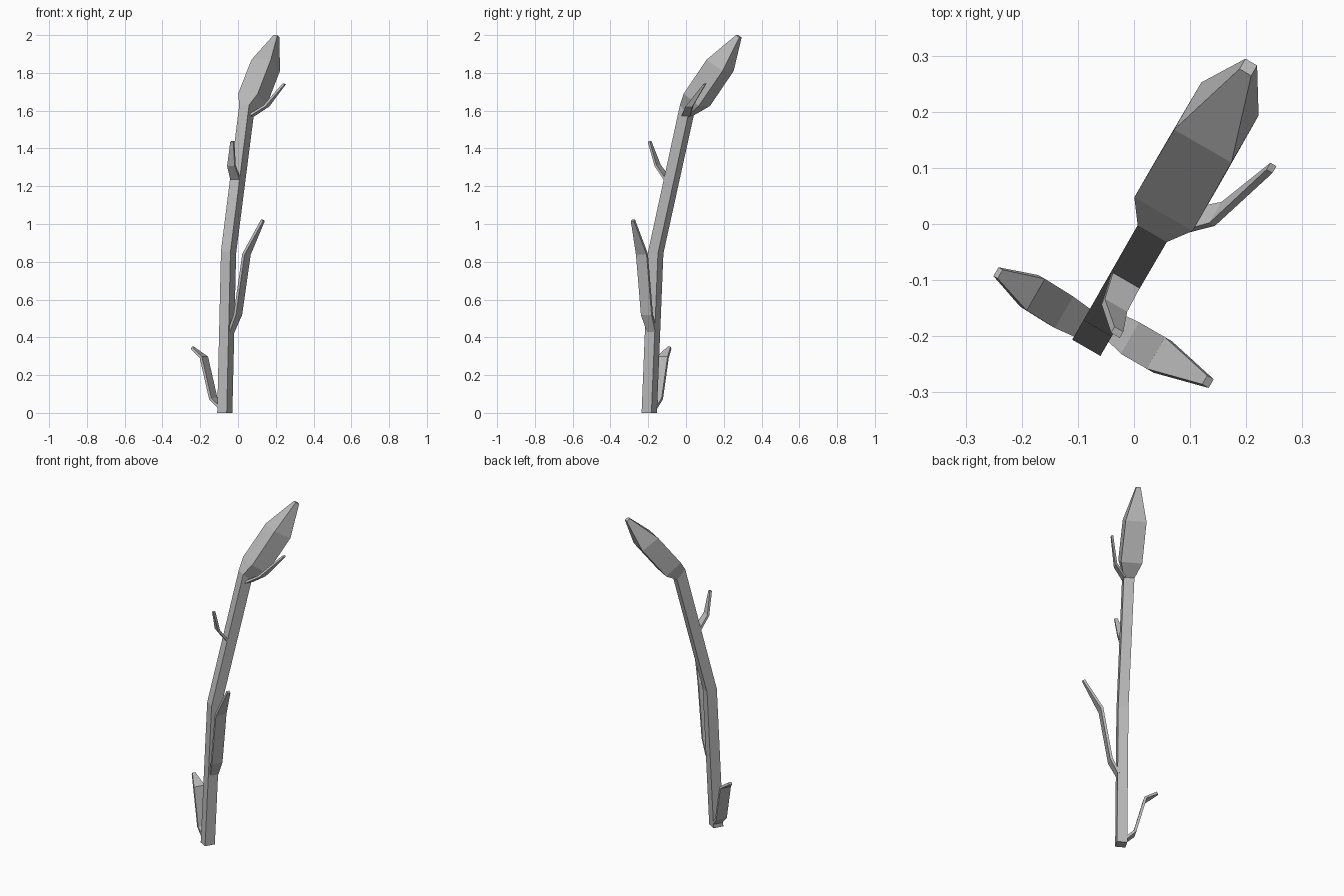
import bpy, bmesh, math
from mathutils import Vector

cube = bpy.data.objects.get("Cube")
if cube:
    bpy.data.objects.remove(cube, do_unlink=True)

grey = bpy.data.materials.new("plain grey")
grey.use_nodes = True
GREY = (0.5, 0.5, 0.5, 1)
grey.diffuse_color = GREY
grey.node_tree.nodes["Principled BSDF"].inputs["Base Color"].default_value = GREY

# Lean direction of the plant, and the horizontal direction across it
LEAN = Vector((0.5, math.sqrt(0.75), 0))
ACROSS = Vector((math.sqrt(0.75), -0.5, 0))
UP = Vector((0, 0, 1))
ORIGIN = Vector((-0.05, -0.16, 0))


def place(u, v, z):
    return ORIGIN + LEAN * u + ACROSS * v + UP * z


def loft(name, rings):
    """Join four-sided rings into a closed flat-shaded tube."""
    bm = bmesh.new()
    loops = [[bm.verts.new(p) for p in ring] for ring in rings]
    for a, b in zip(loops, loops[1:]):
        for i in range(4):
            j = (i + 1) % 4
            bm.faces.new((a[i], a[j], b[j], b[i]))
    bm.faces.new(loops[0][::-1])
    bm.faces.new(loops[-1])
    bmesh.ops.recalc_face_normals(bm, faces=bm.faces)
    mesh = bpy.data.meshes.new(name)
    bm.to_mesh(mesh)
    bm.free()
    mesh.materials.append(grey)
    obj = bpy.data.objects.new(name, mesh)
    bpy.context.collection.objects.link(obj)


def tilted_ring(u_in, z_in, u_out, z_out, width, v=0):
    """Ring with an inner and an outer edge, spread across the lean."""
    h = width / 2
    return [place(u_in, v - h, z_in), place(u_in, v + h, z_in),
            place(u_out, v + h, z_out), place(u_out, v - h, z_out)]


def leaf(name, points, widths, side, thickness=0.015):
    """Thin bent strip along a path, widened along the side direction."""
    rings = []
    for i, (p, w) in enumerate(zip(points, widths)):
        ahead = points[min(i + 1, len(points) - 1)]
        behind = points[max(i - 1, 0)]
        normal = (ahead - behind).cross(side).normalized() * thickness / 2
        half = side * w / 2
        rings.append([p - half - normal, p + half - normal,
                      p + half + normal, p - half + normal])
    loft(name, rings)


# Square stem with one bend
neck = tilted_ring(0.165, 1.63, 0.215, 1.575, 0.06)
loft("stem", [tilted_ring(-0.07, 0, -0.01, 0, 0.058),
              tilted_ring(-0.03, 0.855, 0.03, 0.845, 0.058), neck])

# Tapered bud on the stem
loft("bud", [neck,
             tilted_ring(0.205, 1.69, 0.297, 1.625, 0.12),
             tilted_ring(0.345, 1.87, 0.442, 1.81, 0.118),
             tilted_ring(0.497, 2.0, 0.518, 1.988, 0.024)])

# Side leaves on the lower stem
leaf("lower_right_leaf",
     [place(-0.035, -0.025, 0.03), place(-0.035, -0.073, 0.075),
      place(-0.033, -0.132, 0.295), place(-0.033, -0.203, 0.345)],
     [0.055, 0.065, 0.065, 0.018], LEAN)
leaf("middle_left_leaf",
     [place(-0.012, 0.022, 0.43), place(-0.016, 0.066, 0.52),
      place(-0.016, 0.119, 0.84), place(-0.014, 0.218, 1.02)],
     [0.05, 0.065, 0.065, 0.018], LEAN)

# Front leaf on the upper stem
leaf("upper_front_leaf",
     [Vector((-0.01, -0.09, 1.225)), Vector((-0.035, -0.15, 1.31)),
      Vector((-0.03, -0.193, 1.437))],
     [0.058, 0.046, 0.018], ACROSS, 0.013)

# Small leaf under the bud
leaf("top_left_leaf",
     [Vector((0.07, 0, 1.575)), Vector((0.15, 0.018, 1.625)),
      Vector((0.245, 0.1, 1.742))],
     [0.052, 0.043, 0.014], LEAN, 0.013)
